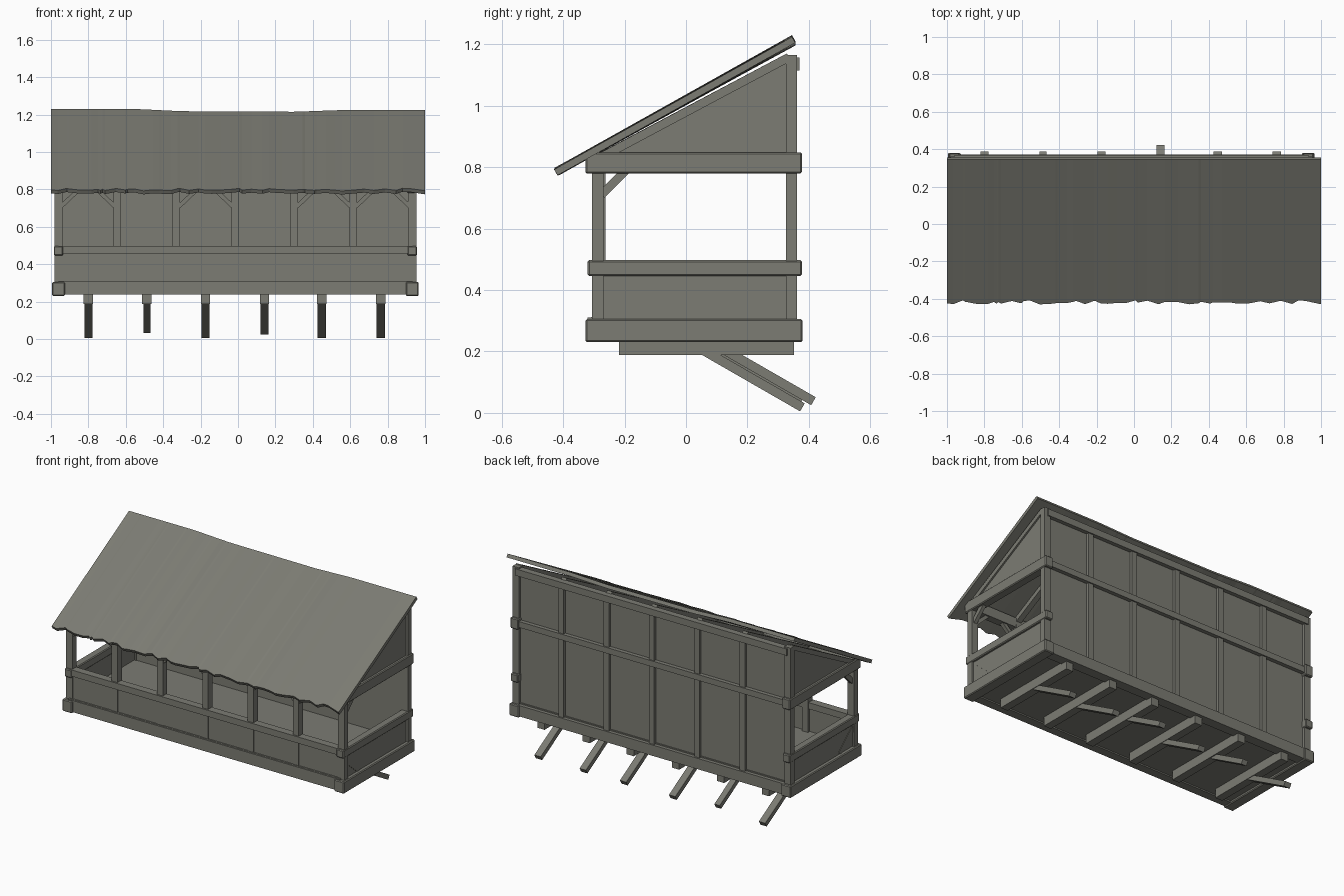
import bpy, bmesh, math, random
from mathutils import Vector, Matrix

if "Cube" in bpy.data.objects:
    bpy.data.objects.remove(bpy.data.objects["Cube"])

random.seed(4)
wood = bpy.data.materials.new("weathered grey wood")
wood.diffuse_color = (0.2, 0.2, 0.172, 1)
wood.use_nodes = True
wood.node_tree.nodes["Principled BSDF"].inputs["Base Color"].default_value = wood.diffuse_color

C, H = -0.014, 0.946                        # frame centre and half length
ENDS = [C - H, C + H]
POSTS = [C - H + i * 2 * H / 6 for i in range(1, 6)]


def finish(name, bm, bevel=0):
    bmesh.ops.recalc_face_normals(bm, faces=bm.faces)
    me = bpy.data.meshes.new(name)
    bm.to_mesh(me)
    bm.free()
    me.materials.append(wood)
    ob = bpy.data.objects.new(name, me)
    bpy.context.collection.objects.link(ob)
    if bevel:
        m = ob.modifiers.new("bevel", 'BEVEL')
        m.width, m.segments = bevel, 1
    return ob


def box(name, x, y, z, bevel=0):
    """Box from (min, max) pairs."""
    bm = bmesh.new()
    size = [b - a for a, b in (x, y, z)]
    mid = [(a + b) / 2 for a, b in (x, y, z)]
    bmesh.ops.create_cube(bm, size=1, matrix=Matrix.Translation(mid) @ Matrix.Diagonal((*size, 1)))
    return finish(name, bm, bevel)


def around(x, w):
    return (x - w / 2, x + w / 2)


def beam(name, a, b, w, h):
    """Slanted timber between two points."""
    a, b = Vector(a), Vector(b)
    d = (b - a).normalized()
    side = d.cross(Vector((0, 0, 1))).normalized()
    up = side.cross(d)
    rot = Matrix((side, d, up)).transposed().to_4x4()
    bm = bmesh.new()
    bmesh.ops.create_cube(bm, size=1, matrix=Matrix.Translation((a + b) / 2) @ rot
                          @ Matrix.Diagonal((w, (b - a).length, h, 1)))
    return finish(name, bm)


# Floor, sills and long rails
full = (ENDS[0], ENDS[1])
box("floor", full, (-0.31, 0.35), (0.245, 0.312))
box("front_sill", full, (-0.32, -0.265), (0.237, 0.31))
box("back_sill", full, (0.31, 0.372), (0.237, 0.305))
box("front_handrail", full, (-0.316, -0.268), (0.458, 0.498))
box("front_top_beam", full, (-0.312, -0.265), (0.785, 0.845))
box("front_panel", full, (-0.302, -0.28), (0.3, 0.46))
box("back_wall", full, (0.33, 0.345), (0.3, 1.15))
box("back_middle_rail", full, (0.33, 0.37), (0.795, 0.832))
box("back_top_rail", full, (0.33, 0.37), (1.115, 1.157))

# End walls, with window opening between rail and upper beam
for x in ENDS:
    box("end_sill", around(x, 0.068), (-0.328, 0.38), (0.23, 0.305), 0.005)
    box("end_handrail", around(x, 0.05), (-0.32, 0.378), (0.446, 0.497), 0.005)
    box("end_upper_beam", around(x, 0.055), (-0.328, 0.378), (0.78, 0.848), 0.005)
    box("front_corner_post", around(x, 0.044), (-0.306, -0.268), (0.3, 0.8))
    box("back_corner_post", around(x, 0.044), (0.326, 0.362), (0.3, 1.165))
    box("end_panel", around(x, 0.02), (-0.29, 0.34), (0.3, 0.46))
    beam("gable_beam", (x, -0.27, 0.836), (x, 0.335, 1.158), 0.04, 0.028)
    beam("end_brace", (x, -0.275, 0.71), (x, -0.185, 0.80), 0.022, 0.028)
    beam("panel_brace", (x, -0.28, 0.425), (x, -0.14, 0.305), 0.026, 0.034)
    bm = bmesh.new()                        # gable infill triangle
    tri = bm.faces.new([bm.verts.new((x - 0.01, y, z)) for y, z in
                        ((-0.26, 0.835), (0.335, 0.835), (0.335, 1.152))])
    ext = bmesh.ops.extrude_face_region(bm, geom=[tri])
    bmesh.ops.translate(bm, vec=(0.02, 0, 0),
                        verts=[v for v in ext["geom"] if isinstance(v, bmesh.types.BMVert)])
    finish("gable_panel", bm)

# Intermediate posts and rafters
for x in POSTS:
    box("front_post", around(x, 0.04), (-0.306, -0.262), (0.3, 0.8))
    box("back_post", around(x, 0.036), (0.335, 0.362), (0.3, 1.15))
    beam("rafter", (x, -0.28, 0.832), (x, 0.335, 1.158), 0.035, 0.028)

# Corner braces under the front beam, both ends of a bay
line = [ENDS[0], *POSTS, ENDS[1]]
for i in (0, 2, 4, 5):
    for x, s in ((line[i], 1), (line[i + 1], -1)):
        beam("front_brace", (x + s * 0.015, -0.286, 0.71), (x + s * 0.11, -0.286, 0.80), 0.025, 0.022)

# Joists and slanted supports below the floor
supports = [(-0.8, 0.379, 0.018), (-0.487, 0.38, 0.045), (-0.174, 0.379, 0.018),
            (0.142, 0.415, 0.038), (0.448, 0.379, 0.018), (0.763, 0.379, 0.018)]
for x, y, z in supports:
    box("joist", around(x, 0.05), (-0.218, 0.352), (0.188, 0.25))
    run = 0.34
    beam("support_strut", (x, y - run, z + run * 0.575), (x, y, z),
         0.037 if x == -0.487 else 0.044, 0.03)

# Roof slab: slightly sagging ridge, ragged eave
SAG = [(-1, 0), (-0.55, 0), (-0.3, -0.012), (0.3, -0.015), (0.55, -0.006), (1.01, -0.006)]


def sag(x):
    for (x0, s0), (x1, s1) in zip(SAG, SAG[1:]):
        if x <= x1:
            return s0 + (s1 - s0) * (x - x0) / (x1 - x0)


xs = [-1.0]
while xs[-1] < 0.96:
    xs.append(xs[-1] + random.choice((0.012, 0.035, 0.05, 0.06)))
xs[-1] = 1.0
bm = bmesh.new()
rows = []
for x in xs:
    cut = random.uniform(0, 0.022)
    eave = Vector((x, -0.43 + cut, 0.793 + cut * 0.564 + random.uniform(-0.004, 0.004)))
    ridge = Vector((x, 0.345, 1.23 + sag(x)))
    low = Vector((0, 0.011, -0.019))
    rows.append([bm.verts.new(p) for p in (eave, ridge, ridge + low, eave + low)])
for a, b in zip(rows, rows[1:]):
    for k in range(4):
        n = (k + 1) % 4
        bm.faces.new((a[k], b[k], b[n], a[n]))
bm.faces.new(rows[0])
bm.faces.new(rows[-1])
finish("roof", bm)
